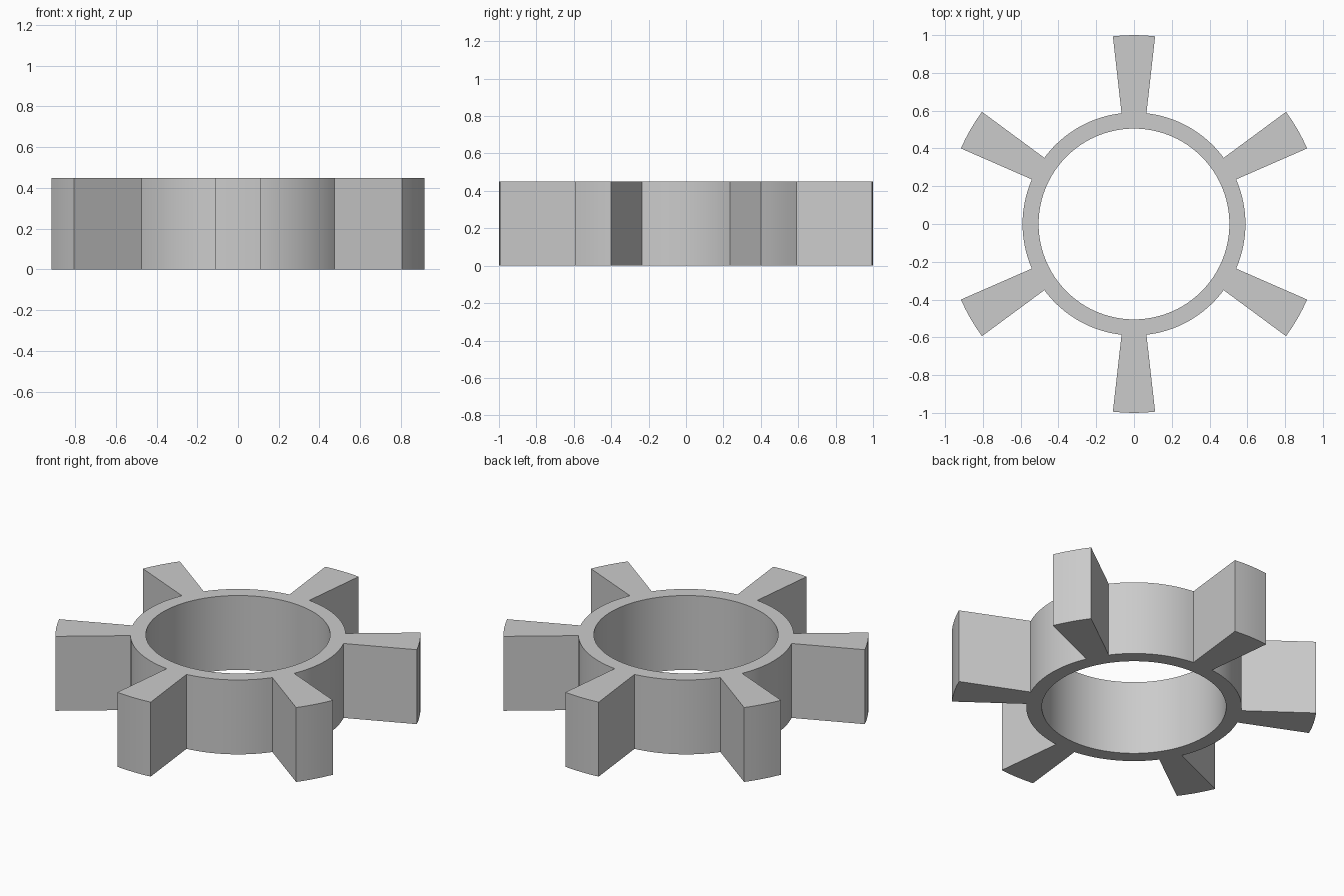
import bpy, bmesh, math

cube = bpy.data.objects.get("Cube")
if cube:
    bpy.data.objects.remove(cube, do_unlink=True)

HEIGHT = 0.45
R_INNER, R_OUTER, R_TIP = 0.505, 0.59, 1.0
TEETH = 6
HALF = 0.112            # half angle of a tooth
TOOTH_STEPS, GAP_STEPS = 4, 16
PITCH = math.tau / TEETH

# Plain grey material
grey = bpy.data.materials.new("light grey")
grey.use_nodes = True
grey.diffuse_color = (0.6, 0.6, 0.6, 1)
grey.node_tree.nodes["Principled BSDF"].inputs["Base Color"].default_value = (0.6, 0.6, 0.6, 1)

# Angular stations: fine steps across each tooth, then across the gap after it
stations = []
for k in range(TEETH):
    start = math.pi / 2 + k * PITCH - HALF
    for i in range(TOOTH_STEPS):
        stations.append((start + 2 * HALF * i / TOOTH_STEPS, True))
    for i in range(GAP_STEPS):
        stations.append((start + 2 * HALF + (PITCH - 2 * HALF) * i / GAP_STEPS, False))

bm = bmesh.new()


def circle(radius):
    return [bm.verts.new((radius * math.cos(a), radius * math.sin(a), 0)) for a, _ in stations]


# Flat plan of the ring and the flared teeth
inner, outer, tip = circle(R_INNER), circle(R_OUTER), circle(R_TIP)
for i, (_, is_tooth) in enumerate(stations):
    j = (i + 1) % len(stations)
    bm.faces.new((inner[i], outer[i], outer[j], inner[j]))
    if is_tooth:
        bm.faces.new((outer[i], tip[i], tip[j], outer[j]))
bmesh.ops.delete(bm, geom=[v for v in bm.verts if not v.link_faces], context='VERTS')

# Raise the plan into a solid
result = bmesh.ops.extrude_face_region(bm, geom=bm.faces[:], use_keep_orig=True)
raised = [g for g in result["geom"] if isinstance(g, bmesh.types.BMVert)]
bmesh.ops.translate(bm, verts=raised, vec=(0, 0, HEIGHT))
bmesh.ops.recalc_face_normals(bm, faces=bm.faces[:])

mesh = bpy.data.meshes.new("toothed_ring")
bm.to_mesh(mesh)
bm.free()
mesh.materials.append(grey)
ring = bpy.data.objects.new("toothed_ring", mesh)
bpy.context.collection.objects.link(ring)

# Smooth round walls, crisp edges
bpy.ops.object.select_all(action='DESELECT')
ring.select_set(True)
bpy.context.view_layer.objects.active = ring
bpy.ops.object.shade_smooth_by_angle(angle=math.radians(30))
